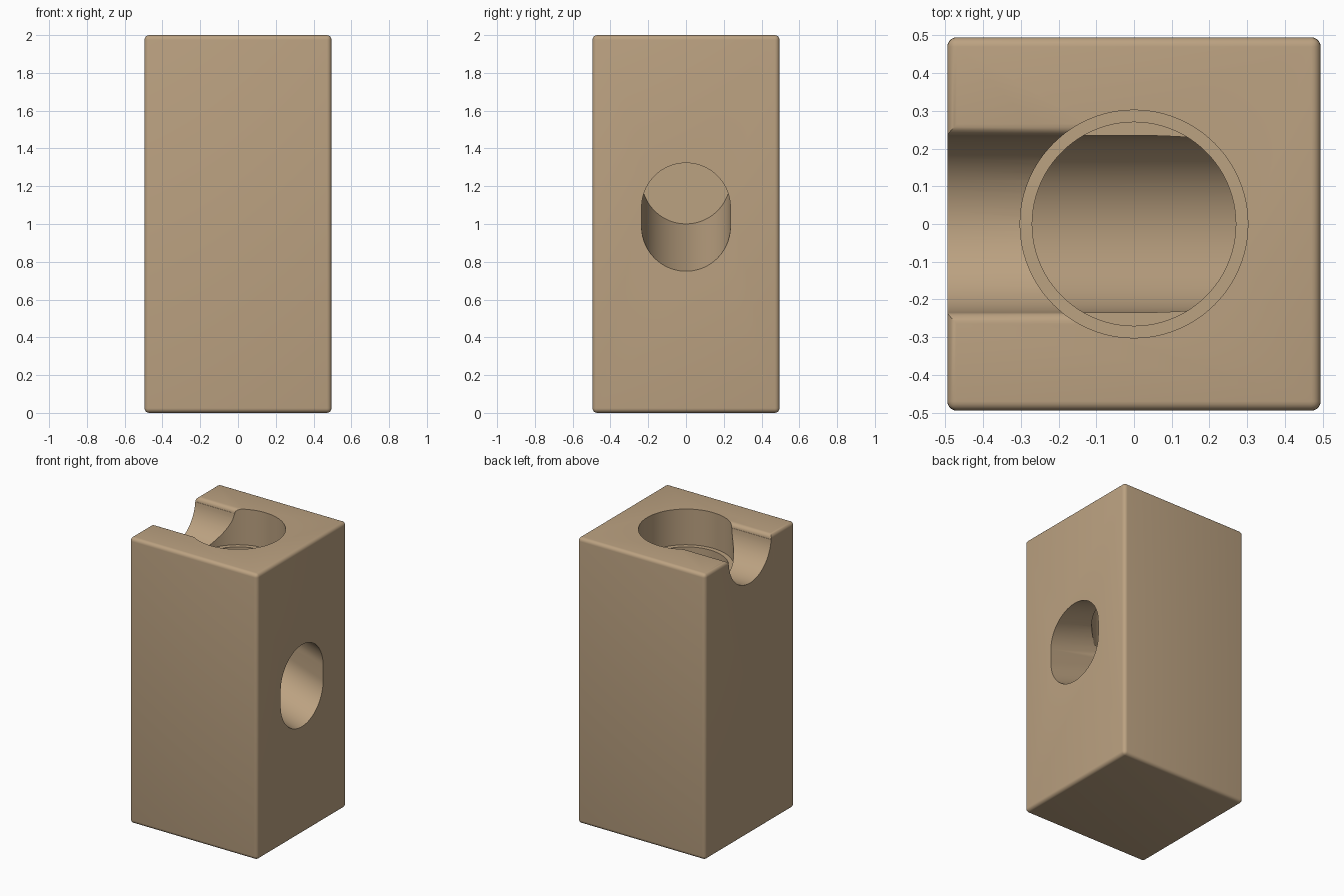
import bpy, bmesh, math

if "Cube" in bpy.data.objects:
    bpy.data.objects.remove(bpy.data.objects["Cube"])

H = 0.495           # half width of the block
R = 0.235           # radius of the ball channel


def make_object(name, bm):
    bmesh.ops.recalc_face_normals(bm, faces=bm.faces)
    mesh = bpy.data.meshes.new(name)
    bm.to_mesh(mesh)
    bm.free()
    ob = bpy.data.objects.new(name, mesh)
    bpy.context.collection.objects.link(ob)
    return ob


def loft_x(name, profile, x0, x1, dz0=0.0, dz1=0.0):
    """Closed (y, z) profile run along x, shifted in z at each end."""
    bm = bmesh.new()
    a = [bm.verts.new((x0, y, z + dz0)) for y, z in profile]
    b = [bm.verts.new((x1, y, z + dz1)) for y, z in profile]
    n = len(profile)
    for i in range(n):
        j = (i + 1) % n
        bm.faces.new((a[i], a[j], b[j], b[i]))
    bm.faces.new(a)
    bm.faces.new(b[::-1])
    return make_object(name, bm)


def arc(cy, cz, r, start, end, steps):
    return [(cy + r * math.cos(math.radians(start + (end - start) * i / steps)),
             cz + r * math.sin(math.radians(start + (end - start) * i / steps)))
            for i in range(steps + 1)]


def bore(name, r, z0, z1):
    bm = bmesh.new()
    bmesh.ops.create_cone(bm, cap_ends=True, segments=96, radius1=r, radius2=r, depth=z1 - z0)
    bmesh.ops.translate(bm, verts=bm.verts, vec=(0, 0, (z0 + z1) / 2))
    return make_object(name, bm)


# Block with softly rounded edges
bm = bmesh.new()
bmesh.ops.create_cube(bm, size=1)
bmesh.ops.scale(bm, verts=bm.verts, vec=(2 * H, 2 * H, 2))
bmesh.ops.translate(bm, verts=bm.verts, vec=(0, 0, 1))
bmesh.ops.bevel(bm, geom=bm.edges[:], offset=0.025, segments=5, profile=0.5, affect='EDGES')
block = make_object("track_block", bm)

# Entry groove: U profile with flared lips at the top face
f = 0.03
groove_profile = ([(R + f, 2.1)] + arc(R + f, 2 - f, f, 90, 180, 6)
                  + arc(0, 1.99, R, -5, -175, 40)
                  + arc(-R - f, 2 - f, f, 0, 90, 6) + [(-R - f, 2.1)])
# Keep the lip and round bottom joined without overlap
groove_profile = [(y, z) for y, z in groove_profile if z >= 2 - f - 1e-6 and abs(y) >= R - 1e-6
                  or z < 2 - f - 1e-6]
# Exit channel: upright slot sloping down to the right face
slot = arc(0, 1.088, R, 0, 180, 40) + arc(0, 0.985, R, 180, 360, 40)
slope = 0.25 / (H + 0.27)

cutters = [
    bore("upper_bore_cutter", 0.302, 1.75, 2.2),
    bore("lower_bore_cutter", 0.27, 1.25, 1.9),
    loft_x("entry_groove_cutter", groove_profile, -0.7, -0.1),
    loft_x("exit_channel_cutter", slot, -0.272, 0.7, slope * (H + 0.272), slope * (H - 0.7)),
]
for c in cutters:
    c.hide_render = True
    mod = block.modifiers.new(c.name, 'BOOLEAN')
    mod.operation = 'DIFFERENCE'
    mod.solver = 'EXACT'
    mod.object = c

# Bake the cuts, then remove the cutters
bpy.context.view_layer.update()
deps = bpy.context.evaluated_depsgraph_get()
cut = bpy.data.meshes.new_from_object(block.evaluated_get(deps))
block.modifiers.clear()
block.data = cut
for c in cutters:
    bpy.data.objects.remove(c)

# Wood colour
mat = bpy.data.materials.new("light_wood")
mat.diffuse_color = (0.50, 0.36, 0.22, 1)
mat.use_nodes = True
mat.node_tree.nodes["Principled BSDF"].inputs["Base Color"].default_value = mat.diffuse_color
block.data.materials.clear()
block.data.materials.append(mat)

# Smooth curved parts, keep cut edges sharp
bpy.ops.object.select_all(action='DESELECT')
block.select_set(True)
bpy.context.view_layer.objects.active = block
bpy.ops.object.shade_smooth_by_angle(angle=math.radians(30))
